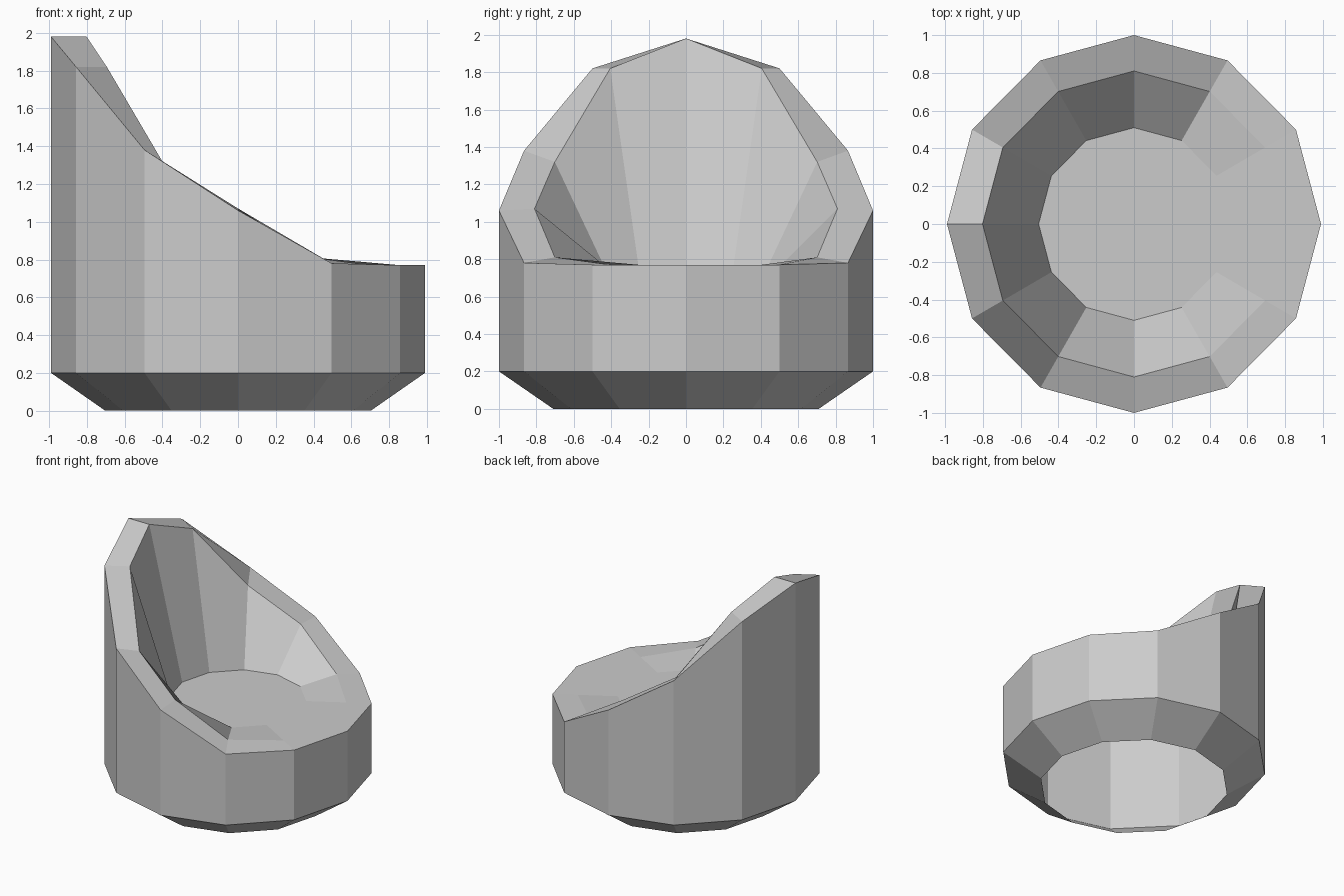
import bpy, bmesh, math

cube = bpy.data.objects.get("Cube")
if cube:
    bpy.data.objects.remove(cube)

SIDES = 12
# Rim heights from the tall back (-x) round to the low front (+x)
OUTER_RIM = [1.98, 1.82, 1.38, 1.06, 0.78, 0.77, 0.77]
INNER_RIM = [1.98, 1.82, 1.32, 1.07, 0.81, 0.77, 0.77]
SEAT = 0.77


def add_ring(bm, radius, heights):
    """Twelve-sided ring whose height follows a mirrored profile."""
    ring = []
    for i in range(SIDES):
        a = math.pi + math.tau * i / SIDES
        z = heights[min(i, SIDES - i)]
        ring.append(bm.verts.new((0.99 * radius * math.cos(a), radius * math.sin(a), z)))
    return ring


def flat(z):
    return [z] * (SIDES // 2 + 1)


bm = bmesh.new()
rings = [
    add_ring(bm, 0.71, flat(0)),       # open underside
    add_ring(bm, 1.0, flat(0.2)),      # base bevel
    add_ring(bm, 1.0, OUTER_RIM),      # outer wall
    add_ring(bm, 0.81, INNER_RIM),     # sloping rim
    add_ring(bm, 0.51, flat(SEAT)),    # inner backrest
]
for low, high in zip(rings, rings[1:]):
    for i in range(SIDES):
        j = (i + 1) % SIDES
        bm.faces.new((low[i], low[j], high[j], high[i]))
bm.faces.new(rings[-1])                # seat

mesh = bpy.data.meshes.new("tub_chair")
bm.to_mesh(mesh)
bm.free()

# Single plain colour
gray = bpy.data.materials.new("light_gray")
gray.use_nodes = True
color = (0.6, 0.6, 0.6, 1)
gray.diffuse_color = color
gray.node_tree.nodes["Principled BSDF"].inputs["Base Color"].default_value = color
mesh.materials.append(gray)

chair = bpy.data.objects.new("tub_chair", mesh)
bpy.context.collection.objects.link(chair)
